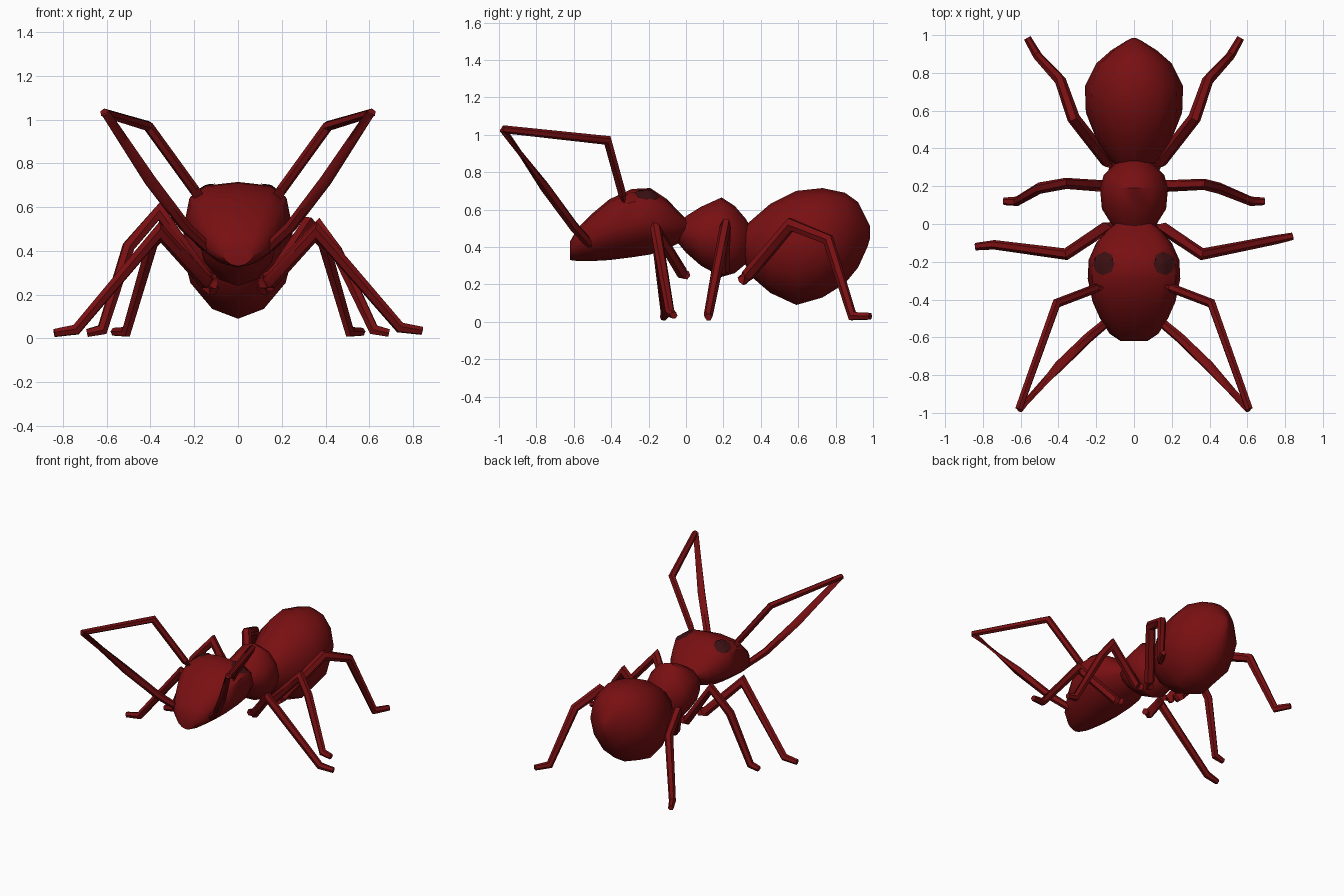
import bpy, bmesh, math
from mathutils import Vector

if "Cube" in bpy.data.objects:
    bpy.data.objects.remove(bpy.data.objects["Cube"])


def material(name, colour):
    m = bpy.data.materials.new(name)
    m.use_nodes = True
    m.diffuse_color = (*colour, 1)
    m.node_tree.nodes["Principled BSDF"].inputs["Base Color"].default_value = (*colour, 1)
    return m


RED = material("deep red", (0.19, 0.005, 0.006))
DARK = material("eye dark", (0.045, 0.005, 0.006))


def finish(bm, name, mat, angle=40):
    bmesh.ops.recalc_face_normals(bm, faces=bm.faces)
    mesh = bpy.data.meshes.new(name)
    bm.to_mesh(mesh)
    bm.free()
    obj = bpy.data.objects.new(name, mesh)
    bpy.context.collection.objects.link(obj)
    mesh.materials.append(mat)
    bpy.ops.object.select_all(action="DESELECT")
    obj.select_set(True)
    bpy.context.view_layer.objects.active = obj
    bpy.ops.object.shade_smooth_by_angle(angle=math.radians(angle))
    return obj


def skin(bm, rings):
    """Bridge a list of vertex rings and cap both ends."""
    n = len(rings[0])
    for a, b in zip(rings, rings[1:]):
        for i in range(n):
            j = (i + 1) % n
            bm.faces.new((a[i], a[j], b[j], b[i]))
    bm.faces.new(rings[0])
    bm.faces.new(rings[-1])


def power(v, e):
    return math.copysign(abs(v) ** e, v)


def body_part(name, stations, upper, lower, sides=12):
    """Loft along y; stations are (y, top, bottom, half width)."""
    bm = bmesh.new()
    rings = []
    for y, top, bottom, half in stations:
        mid, h = (top + bottom) / 2, (top - bottom) / 2
        ring = []
        for i in range(sides):
            a = 2 * math.pi * i / sides
            c, s = math.cos(a), math.sin(a)
            e = 2 / (upper if s > 0 else lower)
            ring.append(bm.verts.new((half * power(c, e), y, mid + h * power(s, e))))
        rings.append(ring)
    skin(bm, rings)
    return finish(bm, name, RED)


def limb(name, points, radii, sides=6):
    """Tapered tube through the points, mitred at its joints."""
    bm = bmesh.new()
    pts = [Vector(p) for p in points]
    rings = []
    for k, p in enumerate(pts):
        d_in = (p - pts[max(k - 1, 0)]).normalized()
        d_out = (pts[min(k + 1, len(pts) - 1)] - p).normalized()
        t = (d_in + d_out).normalized()
        side = t.cross(Vector((0, 1, 0.3))).normalized()
        up = side.cross(t)
        if k and (d_out - d_in).length > 0.1 and d_out.length:
            up = (d_out - d_in).normalized()
            up = (up - t * up.dot(t)).normalized()
            side = t.cross(up)
        # Keep each ring's first corner lined up with the previous ring
        if rings:
            ref = rings[-1][0].co - pts[k - 1]
            ref = ref - t * ref.dot(t)
            bend, across = up, side
            side = ref.normalized()
            up = t.cross(side)
        else:
            bend = up
        grow = 1 / max(0.65, t.dot(d_out if d_out.length else d_in))
        ring = []
        for i in range(sides):
            a = 2 * math.pi * i / sides
            o = (side * math.cos(a) + up * math.sin(a)) * radii[k]
            o += bend * o.dot(bend) * (grow - 1)
            ring.append(bm.verts.new(p + o))
        rings.append(ring)
    skin(bm, rings)
    return finish(bm, name, RED, 50)


# Body
head = body_part("head", [
    (-0.62, 0.43, 0.33, 0.07), (-0.58, 0.50, 0.325, 0.13), (-0.50, 0.58, 0.325, 0.18),
    (-0.41, 0.655, 0.33, 0.22), (-0.29, 0.71, 0.345, 0.245), (-0.19, 0.715, 0.36, 0.24),
    (-0.10, 0.655, 0.39, 0.20), (-0.04, 0.59, 0.42, 0.15), (0.01, 0.54, 0.47, 0.09)], 2.9, 1.7)
body_part("thorax", [
    (-0.05, 0.52, 0.43, 0.07), (0.0, 0.565, 0.37, 0.12), (0.08, 0.615, 0.30, 0.17),
    (0.19, 0.665, 0.24, 0.18), (0.26, 0.62, 0.26, 0.16), (0.32, 0.55, 0.31, 0.10),
    (0.35, 0.50, 0.40, 0.04)], 1.9, 1.9)
body_part("abdomen", [
    (0.28, 0.47, 0.40, 0.05), (0.34, 0.535, 0.25, 0.13), (0.45, 0.63, 0.155, 0.20),
    (0.59, 0.70, 0.09, 0.255), (0.73, 0.715, 0.13, 0.26), (0.85, 0.69, 0.205, 0.20),
    (0.92, 0.64, 0.29, 0.12), (0.97, 0.54, 0.40, 0.04), (0.985, 0.51, 0.45, 0.01)], 2.2, 1.8)

# Limbs, given for +x
LIMBS = {
    "front_leg": ([(0.10, 0.0, 0.25), (0.15, -0.02, 0.26), (0.36, -0.16, 0.49),
                   (0.74, -0.085, 0.05), (0.84, -0.065, 0.035)],
                  (0.025, 0.032, 0.03, 0.025, 0.02)),
    "middle_leg": ([(0.10, 0.20, 0.27), (0.15, 0.20, 0.28), (0.37, 0.21, 0.51),
                    (0.45, 0.19, 0.40), (0.62, 0.12, 0.04), (0.69, 0.12, 0.025)],
                   (0.025, 0.032, 0.03, 0.03, 0.025, 0.02)),
    "hind_leg": ([(0.11, 0.30, 0.22), (0.14, 0.33, 0.25), (0.32, 0.56, 0.52),
                  (0.39, 0.76, 0.44), (0.51, 0.89, 0.03), (0.565, 0.985, 0.03)],
                 (0.03, 0.035, 0.034, 0.03, 0.024, 0.02)),
    "upper_antenna": ([(0.16, -0.32, 0.62), (0.20, -0.34, 0.68), (0.41, -0.42, 0.97),
                       (0.61, -0.98, 1.03)],
                      (0.022, 0.024, 0.024, 0.021)),
    "lower_antenna": ([(0.605, -0.98, 1.03), (0.40, -0.755, 0.72), (0.24, -0.60, 0.51),
                       (0.12, -0.50, 0.40)],
                      (0.02, 0.028, 0.027, 0.024)),
}
# Slightly different pose on the -x side
RIGHT_POSE = {
    "front_leg": {3: (0.74, -0.11, 0.04), 4: (0.84, -0.12, 0.025)},
    "middle_leg": {2: (0.36, 0.215, 0.58), 3: (0.50, 0.19, 0.42)},
}
for part, (points, radii) in LIMBS.items():
    limb("left_" + part, points, radii)
    pose = RIGHT_POSE.get(part, {})
    mirrored = [pose.get(k, p) for k, p in enumerate(points)]
    limb("right_" + part, [(-x, y, z) for x, y, z in mirrored], radii)

# Eyes: thin patches laid on the head
for label, s in (("left", 1), ("right", -1)):
    bm = bmesh.new()
    aim = Vector((s * 0.5, 0, 1)).normalized()
    bmesh.ops.create_circle(bm, cap_ends=True, segments=8, radius=0.062)
    bmesh.ops.triangulate(bm, faces=bm.faces)
    bmesh.ops.subdivide_edges(bm, edges=bm.edges, cuts=3, use_grid_fill=True)
    rot = Vector((0, 0, 1)).rotation_difference(aim).to_matrix()
    for v in bm.verts:
        start = rot @ v.co + Vector((s * 0.165, -0.21, 0.69)) + aim * 0.2
        hit, loc, normal, _ = head.ray_cast(start, -aim)
        v.co = loc + normal * 0.005 if hit else start
    eye = finish(bm, label + "_eye", DARK)
